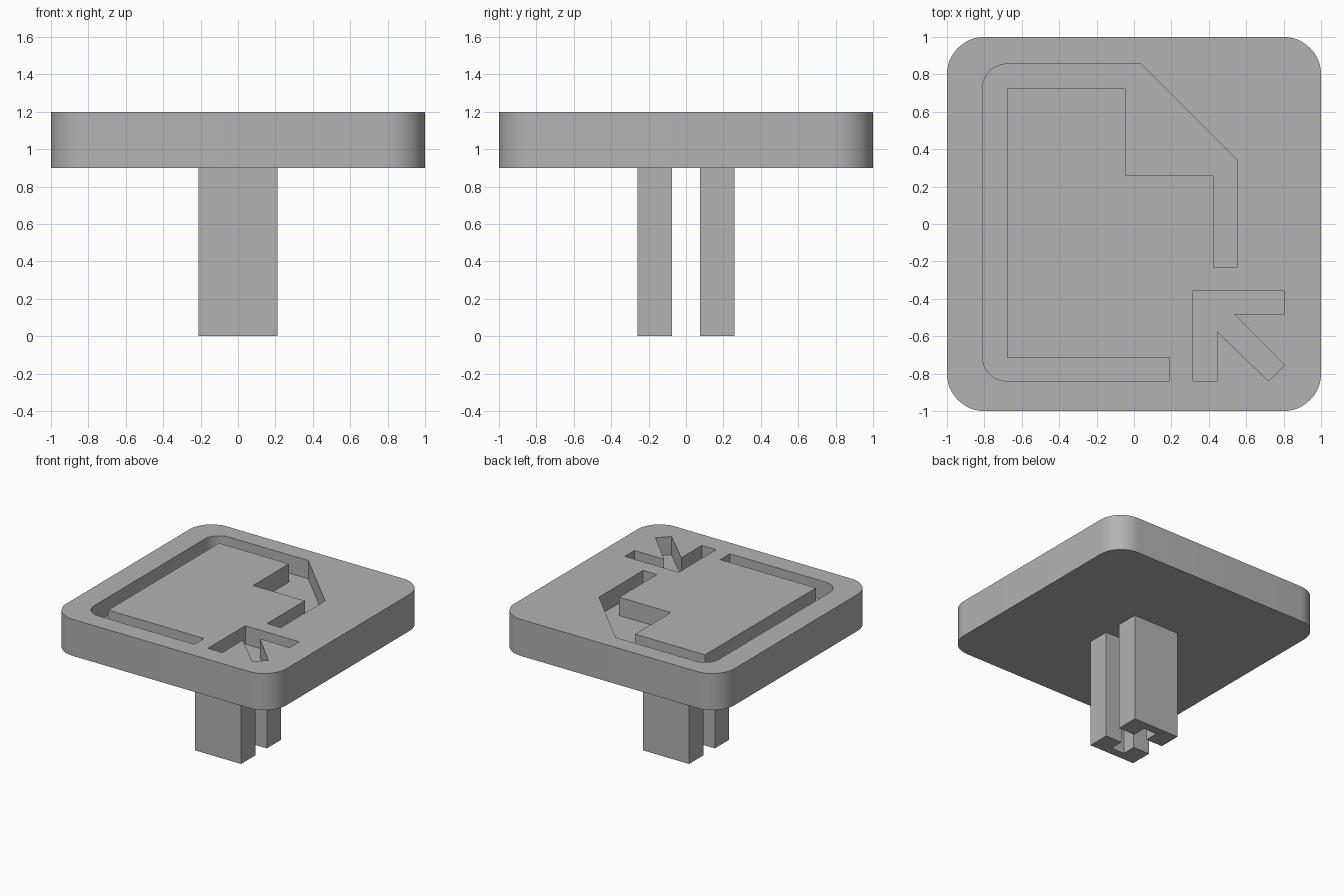
import bpy, bmesh, math
from mathutils import Vector

cube = bpy.data.objects.get("Cube")
if cube:
    bpy.data.objects.remove(cube, do_unlink=True)

grey = bpy.data.materials.new("mid grey")
grey.use_nodes = True
GREY = (0.45, 0.45, 0.45, 1)
grey.diffuse_color = GREY
grey.node_tree.nodes["Principled BSDF"].inputs["Base Color"].default_value = GREY


def outline(points, steps=12):
    """Expand (x, y, radius) square corners into arcs; plain (x, y) stay sharp."""
    result = []
    for i, p in enumerate(points):
        corner = Vector(p[:2])
        if len(p) == 2:
            result.append(corner)
            continue
        r = p[2]
        a = (Vector(points[i - 1][:2]) - corner).normalized() * r
        b = (Vector(points[(i + 1) % len(points)][:2]) - corner).normalized() * r
        for k in range(steps + 1):
            t = k / steps * math.pi / 2
            result.append(corner + a * (1 - math.sin(t)) + b * (1 - math.cos(t)))
    return result


def prism(name, points, z0, z1):
    """Extrude an outline from z0 up to z1."""
    bm = bmesh.new()
    face = bm.faces.new([bm.verts.new((p.x, p.y, z0)) for p in outline(points)])
    top = bmesh.ops.extrude_face_region(bm, geom=[face])["geom"]
    bmesh.ops.translate(bm, vec=(0, 0, z1 - z0),
                        verts=[v for v in top if isinstance(v, bmesh.types.BMVert)])
    bmesh.ops.recalc_face_normals(bm, faces=bm.faces)
    mesh = bpy.data.meshes.new(name)
    bm.to_mesh(mesh)
    bm.free()
    mesh.materials.append(grey)
    obj = bpy.data.objects.new(name, mesh)
    bpy.context.collection.objects.link(obj)
    return obj


BASE, TOP, DEPTH = 0.9, 1.2, 0.15

# Rounded square cap
cap = prism("cap", [(-1, -1, 0.2), (1, -1, 0.2), (1, 1, 0.2), (-1, 1, 0.2)], BASE, TOP)

# Page outline and arrow engraved into the cap
page = [(0.19, -0.84), (-0.81, -0.84, 0.13), (-0.81, 0.855, 0.13), (0.04, 0.855),
        (0.55, 0.345), (0.55, -0.23), (0.425, -0.23), (0.425, 0.26), (-0.045, 0.26),
        (-0.045, 0.725), (-0.68, 0.725), (-0.68, -0.715), (0.19, -0.715)]
arrow = [(0.315, -0.355), (0.805, -0.355), (0.805, -0.48), (0.535, -0.48), (0.805, -0.755),
         (0.72, -0.84), (0.445, -0.575), (0.445, -0.84), (0.315, -0.84)]
for name, shape in (("page_cutter", page), ("arrow_cutter", arrow)):
    cutter = prism(name, shape, TOP - DEPTH, TOP + 0.1)
    cutter.hide_render = True
    cutter.hide_set(True)
    cutter.display_type = "WIRE"
    groove = cap.modifiers.new(name, "BOOLEAN")
    groove.operation = "DIFFERENCE"
    groove.solver = "EXACT"
    groove.object = cutter

bpy.ops.object.select_all(action="DESELECT")
bpy.context.view_layer.objects.active = cap
cap.select_set(True)
for name in ("page_cutter", "arrow_cutter"):
    bpy.ops.object.modifier_apply(modifier=name)
    bpy.data.objects.remove(bpy.data.objects[name], do_unlink=True)
bpy.ops.object.shade_smooth_by_angle(angle=math.radians(30))

# Two channel-shaped stem prongs facing each other
W, OUT, INN, SLOT, BACK = 0.21, 0.26, 0.075, 0.06, 0.19
prong = [(-W, OUT), (-W, INN), (-SLOT, INN), (-SLOT, BACK),
         (SLOT, BACK), (SLOT, INN), (W, INN), (W, OUT)]
for name, side in (("front_prong", -1), ("back_prong", 1)):
    prism(name, [(x, y * side) for x, y in prong], 0, BASE)
